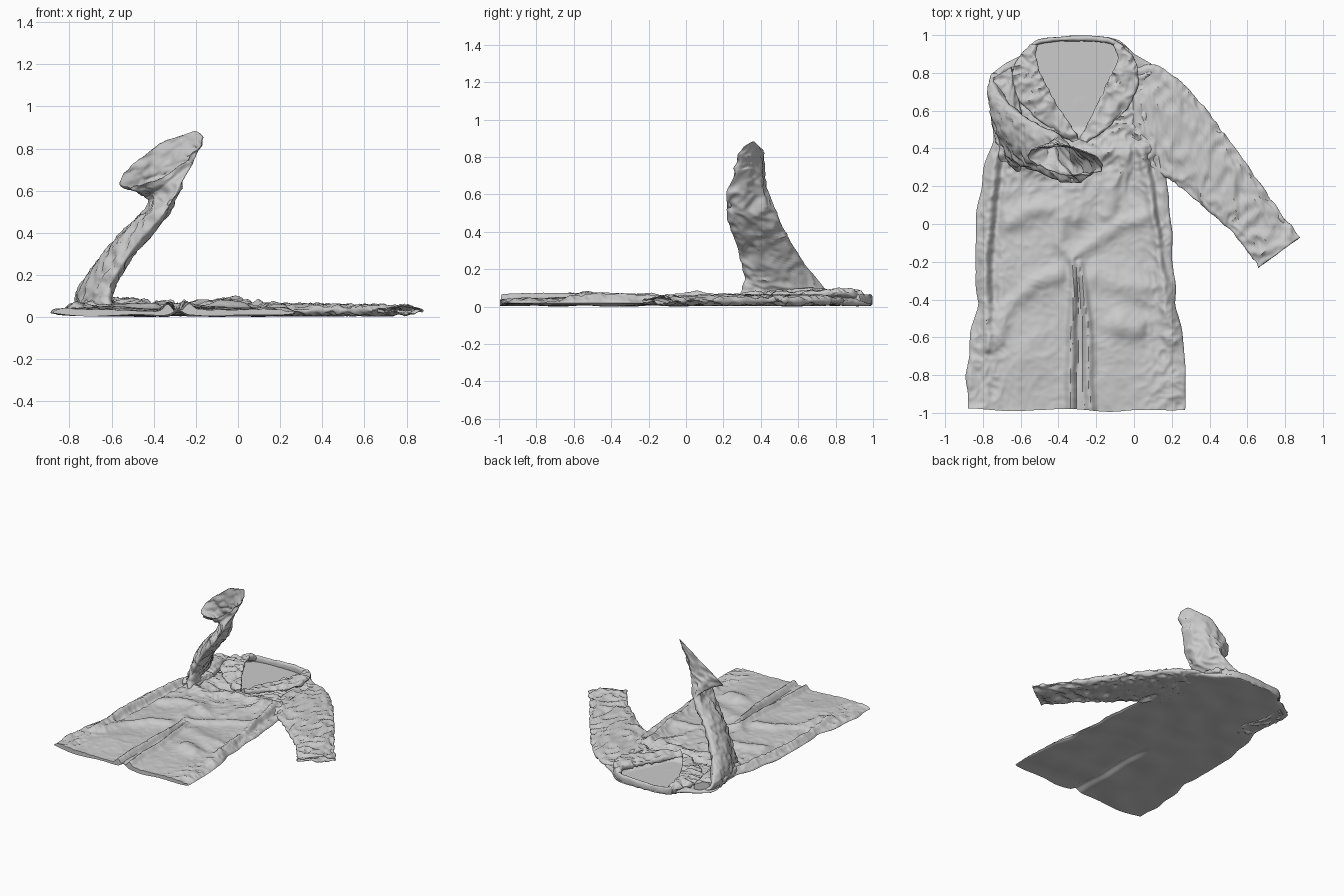
import bpy, bmesh, math
from mathutils import Vector, noise

if "Cube" in bpy.data.objects:
    bpy.data.objects.remove(bpy.data.objects["Cube"])


def crinkle(p, freq):
    """Sharp-creased cloth noise, roughly -1..1."""
    warp = p + 0.04 * noise.noise_vector(p * freq * 0.5)
    a = 1 - 4 * abs(noise.noise(warp * freq))
    b = 1 - 4 * abs(noise.noise(warp * freq * 2.1 + Vector((7, 3, 1))))
    return 0.6 * a + 0.4 * b


def lerp_table(table, y):
    for (y0, *a), (y1, *b) in zip(table, table[1:]):
        if y <= y1:
            t = (y - y0) / (y1 - y0)
            return [p + (q - p) * t for p, q in zip(a, b)]
    return table[-1][1:]


def smooth(lo, hi, v):
    t = max(0, min(1, (v - lo) / (hi - lo)))
    return t * t * (3 - 2 * t)


def finish(name, bm):
    bmesh.ops.remove_doubles(bm, verts=bm.verts, dist=1e-5)
    bmesh.ops.recalc_face_normals(bm, faces=bm.faces)
    mesh = bpy.data.meshes.new(name)
    bm.to_mesh(mesh)
    bm.free()
    ob = bpy.data.objects.new(name, mesh)
    bpy.context.collection.objects.link(ob)
    bpy.context.view_layer.objects.active = ob
    for o in bpy.context.selected_objects:
        o.select_set(False)
    ob.select_set(True)
    bpy.ops.object.shade_smooth_by_angle(angle=math.radians(50))
    return ob


def skin(bm, rows):
    n = len(rows[0])
    for r0, r1 in zip(rows, rows[1:]):
        for i in range(n):
            j = (i + 1) % n
            bm.faces.new((r0[i], r0[j], r1[j], r1[i]))


def loft(name, rings, amp, freq=9, steps=18, sides=72, power=0.8, wall=0.0):
    """Cloth tube through rings (centre, wide half-axis, thin half-axis)."""
    rings = [[Vector(v) for v in r] for r in rings]
    bm, rows = bmesh.new(), []
    last = len(rings) - 1
    for k in range(last * steps + 1):
        i = min(k // steps, last - 1)
        t = k / steps - i
        q = [rings[max(0, min(last, i + d))] for d in (-1, 0, 1, 2)]
        c, a, b = [0.5 * (2 * q[1][m] + (q[2][m] - q[0][m]) * t
                   + (2 * q[0][m] - 5 * q[1][m] + 4 * q[2][m] - q[3][m]) * t * t
                   + (3 * q[1][m] - q[0][m] - 3 * q[2][m] + q[3][m]) * t ** 3)
                   for m in range(3)]
        row = []
        for s in range(sides):
            ang = 2 * math.pi * s / sides
            cs, sn = math.cos(ang), math.sin(ang)
            p = c + a * math.copysign(abs(cs) ** power, cs) + b * math.copysign(abs(sn) ** power, sn)
            lift = max(-1, min(1, sn * 2))
            out = b.normalized() * lift + a.normalized() * cs * 0.5
            p += out * amp * crinkle(p, freq)
            p.z = max(p.z, 0.004)
            row.append(bm.verts.new(p))
        rows.append(row)
    skin(bm, rows)
    if not wall:
        bm.faces.new(rows[0])
        bm.faces.new(rows[-1])
    ob = finish(name, bm)
    if wall:
        ob.modifiers.new("cloth_thickness", 'SOLIDIFY').thickness = wall
    return ob


# Coat body: flat two-sided shell, outline given as (y, left, right)
OUTLINE = [(-0.985, -0.88, 0.27), (-0.8, -0.885, 0.275), (-0.65, -0.875, 0.265),
           (-0.42, -0.83, 0.225), (-0.2, -0.84, 0.205), (0.05, -0.835, 0.195),
           (0.26, -0.8, 0.17), (0.45, -0.75, 0.15), (0.55, -0.74, 0.15),
           (0.72, -0.775, 0.17), (0.79, -0.755, 0.15), (0.85, -0.68, 0.09),
           (0.9, -0.585, 0.0), (0.95, -0.55, -0.05), (0.975, -0.5, -0.08), (0.99, -0.42, -0.14)]

# Folds: (height, width, points along the fold)
FOLDS = [
    (0.035, 0.022, [(-0.34, -0.98), (-0.33, -0.5), (-0.31, -0.2)]),
    (0.035, 0.022, [(-0.23, -0.98), (-0.25, -0.5), (-0.29, -0.22)]),
    (-0.035, 0.016, [(-0.285, -1.0), (-0.285, -0.55), (-0.3, -0.2)]),
    (0.03, 0.03, [(-0.72, 0.45), (-0.77, 0.1), (-0.79, -0.3), (-0.77, -0.65)]),
    (-0.02, 0.025, [(-0.69, 0.35), (-0.73, 0.0), (-0.75, -0.4)]),
    (0.03, 0.028, [(0.04, 0.4), (0.09, 0.15), (0.14, -0.15), (0.17, -0.45)]),
    (-0.02, 0.02, [(0.09, 0.35), (0.13, 0.05), (0.17, -0.25)]),
    (0.025, 0.045, [(-0.73, -0.62), (-0.65, -0.42), (-0.52, -0.31), (-0.4, -0.27)]),
    (0.022, 0.04, [(-0.66, 0.0), (-0.52, 0.08), (-0.38, 0.09), (-0.31, 0.03)]),
    (0.022, 0.04, [(-0.38, 0.02), (-0.4, -0.1), (-0.33, -0.17)]),
    (0.022, 0.045, [(0.08, 0.05), (-0.1, -0.02), (-0.22, -0.1), (-0.28, -0.15)]),
    (0.018, 0.06, [(-0.2, -0.28), (-0.1, -0.32), (0.05, -0.34)]),
    (0.045, 0.06, [(-0.06, -0.53), (0.0, -0.55)]),
    (0.04, 0.05, [(0.18, -0.5), (0.2, -0.6)]),
    (0.022, 0.035, [(-0.65, 0.35), (-0.5, 0.28), (-0.3, 0.38), (-0.05, 0.38)]),
    (0.02, 0.04, [(-0.03, 0.38), (-0.1, 0.2), (-0.15, 0.05)]),
]


def fold_height(x, y):
    h = 0
    wob = 0.012 * noise.noise(Vector((x * 7, y * 7, 2)))
    x, y = x + wob, y - wob
    for height, width, pts in FOLDS:
        d2 = 9
        for (ax, ay), (bx, by) in zip(pts, pts[1:]):
            dx, dy = bx - ax, by - ay
            t = max(0, min(1, ((x - ax) * dx + (y - ay) * dy) / (dx * dx + dy * dy)))
            d2 = min(d2, (x - ax - dx * t) ** 2 + (y - ay - dy * t) ** 2)
        if d2 < 9 * width * width:
            h += height * math.exp(-d2 / width ** 2)
    return 0.055 * math.tanh(h / 0.055)


def body_heights(x, y):
    p = Vector((x, y, 0))
    upper = smooth(0.0, 0.5, y)
    side = smooth(0.3, 0.55, abs(x + 0.31))
    top = 0.04 + fold_height(x, y) + 0.016 * noise.noise(p * 3.5)
    top += (0.003 + 0.011 * max(upper, 0.7 * side)) * crinkle(p, 10)
    # neckline hollow showing the inside of the back
    half = 0.215 * smooth(0.4, 0.97, y) + 0.06 * smooth(0.45, 0.55, y)
    inside = (1 - smooth(half * 0.85, half + 0.02, abs(x + 0.315))) * smooth(0.46, 0.52, y)
    top += (0.02 - top) * inside
    # centre vent on the underside
    vent = math.exp(-((x + 0.285) / 0.03) ** 2) * smooth(0.15, 0.4, -y)
    low = 0.008 + 0.012 * noise.noise(p * 5) + 0.024 * vent
    return max(top, low + 0.006), max(0, low)


def build_body(cols=130, rows=220):
    bm = bmesh.new()
    loops = []
    for r in range(rows + 1):
        y = -0.985 + 1.975 * r / rows
        left, right = lerp_table(OUTLINE, y)
        upper, lower = [], []
        for c in range(cols + 1):
            u = -math.cos(math.pi * c / cols) * 0.35 + (2 * c / cols - 1) * 0.65
            x = left + (right - left) * (u + 1) / 2
            x += 0.014 * noise.noise(Vector((u, y * 8, 5))) * abs(u)
            top, low = body_heights(x, y)
            yy = y + 0.015 * noise.noise(Vector((x * 4, 1, 3))) * smooth(0.8, 1, -y)
            round_off = math.sqrt(max(0, 1 - abs(u) ** 14))
            mid = 0.02
            upper.append(bm.verts.new((x, yy, mid + (top - mid) * round_off)))
            if 0 < c < cols:
                lower.append(bm.verts.new((x, yy, mid + (low - mid) * round_off)))
        loops.append(upper + lower[::-1])
    skin(bm, loops)
    for row in (loops[0], loops[-1]):
        bm.faces.new(row[:2] + row[-1:])
        for i in range(1, cols - 1):
            bm.faces.new((row[i], row[i + 1], row[-i - 1], row[-i]))
        bm.faces.new(row[cols - 1:cols + 2])
    finish("coat_body", bm)


build_body()

# Lying sleeve: pairs of outer and inner edge points seen from above
EDGES = [((0.0, 0.84, 0.012), (-0.01, 0.38)), ((0.14, 0.83, 0.025), (0.12, 0.28)),
         ((0.31, 0.69, 0.026), (0.25, 0.19)), ((0.5, 0.45, 0.024), (0.42, 0.045)),
         ((0.69, 0.18, 0.022), (0.54, -0.06)), ((0.88, -0.07, 0.018), (0.66, -0.23))]
loft("lying_sleeve",
     [(((ox + ix) / 2, (oy + iy) / 2, 0.032), ((ox - ix) / 2, (oy - iy) / 2, 0), (0, 0, h))
      for (ox, oy, h), (ix, iy) in EDGES], amp=0.014, freq=10, power=0.75, wall=0.004)

# Raised sleeve: flat tube that twists and flares into an open cuff
loft("raised_sleeve", [
    ((-0.68, 0.54, 0.04), (-0.07, 0.26, 0), (0.06, 0.02, -0.01)),
    ((-0.675, 0.52, 0.13), (-0.07, 0.21, -0.02), (0.045, 0.015, -0.025)),
    ((-0.55, 0.425, 0.32), (-0.055, 0.155, -0.01), (0.035, 0.015, -0.028)),
    ((-0.385, 0.35, 0.50), (-0.04, 0.135, 0.0), (0.032, 0.015, -0.025)),
    ((-0.345, 0.34, 0.60), (-0.08, 0.11, -0.04), (0.03, 0.035, 0.0)),
    ((-0.35, 0.34, 0.67), (-0.14, 0.055, -0.07), (0.015, 0.065, 0.04)),
    ((-0.36, 0.335, 0.745), (-0.2, 0.03, -0.105), (0.0, 0.075, 0.08)),
], amp=0.012, freq=10, power=1.1, wall=0.004)

# Gathered cloth at the base of the raised sleeve
loft("shoulder_gather", [
    ((-0.7, 0.8, 0.045), (0.05, 0.03, 0), (0, 0, 0.04)),
    ((-0.69, 0.66, 0.05), (0.075, 0, 0), (0, 0, 0.04)),
    ((-0.66, 0.48, 0.045), (0.08, 0, 0), (0, 0, 0.035)),
    ((-0.66, 0.33, 0.04), (0.05, 0, 0), (0, 0, 0.02)),
], amp=0.014, freq=11)


# Lapels folded back along both sides of the neckline
def lapel(name, pts):
    loft(name, [((x, y, z), (w, w * tilt, 0.006), (0, 0, 0.018)) for x, y, z, w, tilt in pts],
         amp=0.014, freq=11, sides=48)


lapel("left_lapel", [(-0.53, 0.95, 0.05, 0.02, 0), (-0.575, 0.86, 0.07, 0.055, 0.2),
                     (-0.55, 0.72, 0.063, 0.08, 0.3), (-0.45, 0.58, 0.055, 0.06, 0.4),
                     (-0.31, 0.44, 0.05, 0.02, 0.4)])
lapel("right_lapel", [(-0.09, 0.955, 0.05, 0.02, 0), (-0.035, 0.86, 0.07, 0.05, -0.2),
                      (-0.06, 0.74, 0.063, 0.075, -0.3), (-0.13, 0.6, 0.055, 0.065, -0.4),
                      (-0.27, 0.44, 0.05, 0.02, -0.4)])

# Collar band across the back of the neck
loft("back_collar", [((x, y, 0.035), (0, 0.014, 0), (0, 0, 0.028)) for x, y in
                     [(-0.56, 0.92), (-0.5, 0.965), (-0.32, 0.982), (-0.14, 0.972), (-0.03, 0.915)]],
     amp=0.005, sides=24)
